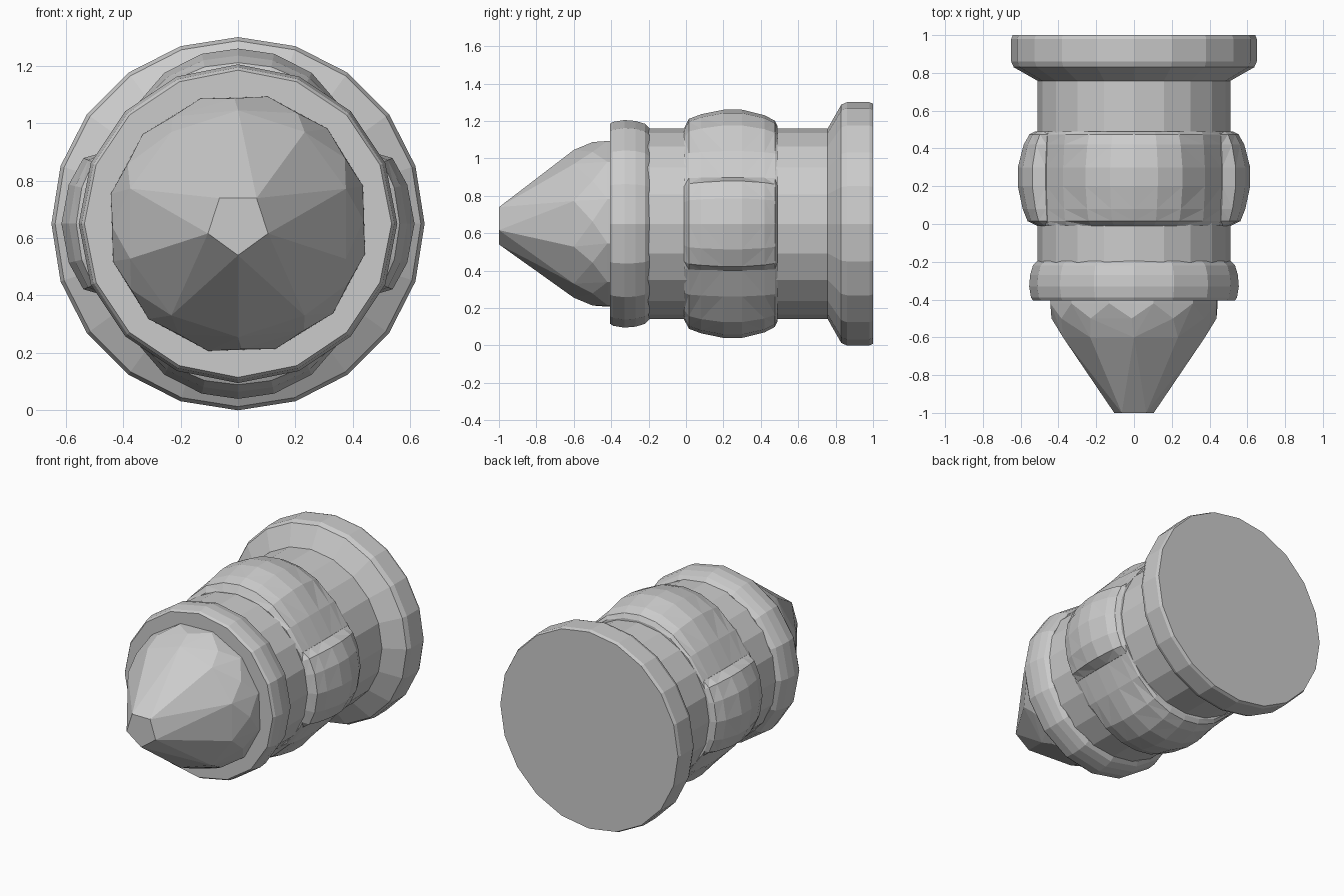
import bpy, bmesh
from math import sin, cos, radians, pi

if "Cube" in bpy.data.objects:
    bpy.data.objects.remove(bpy.data.objects["Cube"])

AXIS_Z = 0.65  # the whole piece lies along y around this height


def polar(r, a, y):
    return (r * cos(a), y, AXIS_Z + r * sin(a))


def finish(bm, name):
    bmesh.ops.recalc_face_normals(bm, faces=bm.faces)
    mesh = bpy.data.meshes.new(name)
    bm.to_mesh(mesh)
    bm.free()
    obj = bpy.data.objects.new(name, mesh)
    bpy.context.collection.objects.link(obj)
    return obj


def ring(bm, y, r, n, start=pi / 2):
    return [bm.verts.new(polar(r, start + 2 * pi * i / n, y)) for i in range(n)]


def skin(bm, rows, closed):
    for a, b in zip(rows, rows[1:]):
        n = len(a)
        for i in range(n if closed else n - 1):
            j = (i + 1) % n
            bm.faces.new((a[i], a[j], b[j], b[i]))


def turned(name, profile, n):
    """Capped solid turned around the y axis from (y, radius) pairs."""
    bm = bmesh.new()
    rows = [ring(bm, y, r, n) for y, r in profile]
    skin(bm, rows, True)
    bm.faces.new(rows[0])
    bm.faces.new(rows[-1])
    return finish(bm, name)


def pad(name, centre, section, stations):
    """Domed pad on the barrel: section is (degrees, radius), stations (y, swell)."""
    bm = bmesh.new()
    section = [(-d, r) for d, r in reversed(section[1:])] + section
    rows = []
    for y, s in stations:
        row = [bm.verts.new(polar(0.512 + (r - 0.512) * s, radians(centre + d), y))
               for d, r in section]
        # sunk edges close the pad inside the barrel
        ends = [bm.verts.new(polar(0.42, radians(centre + d), y))
                for d in (section[0][0], section[-1][0])]
        rows.append([ends[0]] + row + [ends[1]])
    skin(bm, rows, True)
    bm.faces.new(rows[0])
    bm.faces.new(rows[-1])
    bmesh.ops.triangulate(bm, faces=[f for f in bm.faces if len(f.verts) == 4])
    return finish(bm, name)


# Barrel, base flange and collar
turned("barrel", [(-0.3, 0.51), (0.8, 0.51)], 20)
turned("base_flange", [(0.755, 0.505), (0.83, 0.637), (0.86, 0.65),
                       (0.98, 0.65), (1.0, 0.642)], 20)
turned("collar", [(-0.195, 0.51), (-0.22, 0.535), (-0.27, 0.55),
                  (-0.33, 0.555), (-0.39, 0.545), (-0.405, 0.535)], 16)

# Faceted pointed cap: hull over rings with fewer sides toward the tip
bm = bmesh.new()
for y, r, n, start in ((-0.38, 0.455, 12, 1.34), (-0.42, 0.455, 12, 1.34),
                       (-0.5, 0.437, 12, 1.6), (-0.6, 0.395, 10, 1.57),
                       (-1.0, 0.11, 5, -pi / 2)):
    ring(bm, y, r, n, start)
bmesh.ops.convex_hull(bm, input=bm.verts)
bmesh.ops.dissolve_limit(bm, angle_limit=0.01, verts=bm.verts, edges=bm.edges)
finish(bm, "pointed_cap")

# Domed pads: wide ones above and below, narrow ones on the sides
swell = [(-0.01, 0.0), (0.015, 0.5), (0.08, 0.75), (0.2, 1.0),
         (0.3, 1.0), (0.42, 0.7), (0.475, 0.4), (0.49, 0.1)]
wide = [(0, 0.61), (12, 0.605), (26, 0.585), (44, 0.54), (62, 0.525)]
narrow = [(0, 0.615), (13, 0.605), (23, 0.585), (28, 0.53)]
for name, angle, section in (("top_pad", 90, wide), ("bottom_pad", 270, wide),
                             ("right_pad", 0, narrow), ("left_pad", 180, narrow)):
    pad(name, angle, section, swell)
